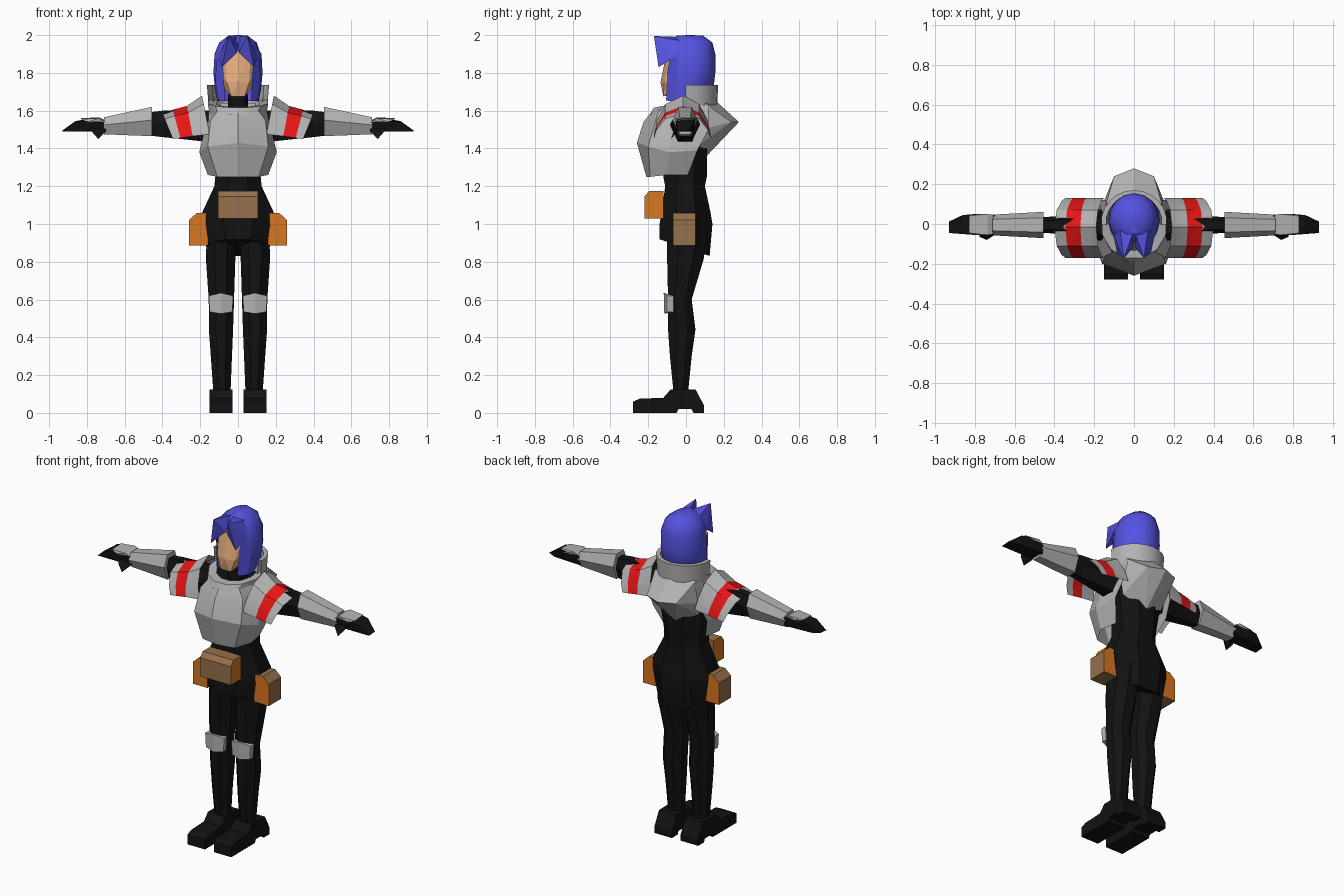
import bpy, bmesh, math
from mathutils import Vector

if "Cube" in bpy.data.objects:
    bpy.data.objects.remove(bpy.data.objects["Cube"])


def material(name, rgb):
    m = bpy.data.materials.new(name)
    m.diffuse_color = (*rgb, 1)
    m.use_nodes = True
    m.node_tree.nodes["Principled BSDF"].inputs["Base Color"].default_value = m.diffuse_color
    return m


BLACK = material("black_suit", (0.006, 0.006, 0.006))
GREY = material("armour_grey", (0.45, 0.45, 0.45))
RED = material("stripe_red", (0.85, 0.008, 0.008))
BLUE = material("hair_blue", (0.09, 0.085, 0.75))
SKIN = material("skin", (0.78, 0.42, 0.2))
ORANGE = material("pouch_orange", (0.68, 0.18, 0.015))
BROWN = material("pouch_brown", (0.30, 0.16, 0.07))


def finish(bm, name, mats, smooth=0.0):
    """Fix normals, mark creases sharper than the smooth angle, add the object."""
    bmesh.ops.recalc_face_normals(bm, faces=bm.faces[:])
    for f in bm.faces:
        f.smooth = smooth > 0
    for e in bm.edges:
        if len(e.link_faces) == 2 and e.calc_face_angle(0) > smooth:
            e.smooth = False
    me = bpy.data.meshes.new(name)
    bm.to_mesh(me)
    bm.free()
    for m in mats:
        me.materials.append(m)
    ob = bpy.data.objects.new(name, me)
    bpy.context.collection.objects.link(ob)
    return ob


def hull(name, pts, mat):
    bm = bmesh.new()
    for p in pts:
        bm.verts.new(p)
    r = bmesh.ops.convex_hull(bm, input=bm.verts[:])
    junk = {v for v in r["geom_interior"] + r["geom_unused"] if isinstance(v, bmesh.types.BMVert)}
    bmesh.ops.delete(bm, geom=list(junk), context='VERTS')
    bmesh.ops.dissolve_limit(bm, angle_limit=0.02, verts=bm.verts[:], edges=bm.edges[:])
    return finish(bm, name, [mat])


def loft(name, rings, mats, closed=True, caps=True, smooth=0.0, bands=None):
    """Skin a list of point rings; bands gives the material slot of each strip."""
    bm = bmesh.new()
    vs = [[bm.verts.new(p) for p in r] for r in rings]
    n = len(rings[0])
    for k in range(len(vs) - 1):
        for i in range(n if closed else n - 1):
            j = (i + 1) % n
            f = bm.faces.new((vs[k][i], vs[k][j], vs[k + 1][j], vs[k + 1][i]))
            f.material_index = bands[k] if bands else 0
    if caps:
        bm.faces.new(vs[0])
        bm.faces.new(vs[-1])
    return finish(bm, name, mats, smooth)


def prism(name, profile, place, lo, hi, mats):
    """Extrude a 2D profile; the end faces use slot 0, the wrap uses the last slot."""
    bm = bmesh.new()
    a = [bm.verts.new(place(u, v, lo)) for u, v in profile]
    b = [bm.verts.new(place(u, v, hi)) for u, v in profile]
    bm.faces.new(a)
    bm.faces.new(b)
    for i in range(len(a)):
        j = (i + 1) % len(a)
        bm.faces.new((a[i], a[j], b[j], b[i])).material_index = len(mats) - 1
    return finish(bm, name, mats)


def ring(z, cx, rx, y0, y1, n=8, tilt=0):
    cy, ry = (y0 + y1) / 2, (y1 - y0) / 2
    out = []
    for i in range(n):
        a = 2 * math.pi * (i + 0.5) / n
        k = 1 / math.cos(math.pi / n)
        x, y = rx * k * math.cos(a), ry * k * math.sin(a)
        out.append((cx + x, cy + y, z + tilt * y))
    return out


def arc(z, rx, cy, ry, spread, n=13):
    """Open arc centred on the back (+y)."""
    angles = [math.radians(spread) * (2 * i / (n - 1) - 1) for i in range(n)]
    return [(rx * math.sin(a), cy + ry * math.cos(a), z) for a in angles]


# Torso with flared skirt, lower at the back
loft("torso", [ring(1.60, 0, .13, -.10, .10), ring(1.45, 0, .15, -.10, .11),
               ring(1.25, 0, .12, -.12, .11), ring(1.20, 0, .125, -.11, .10),
               ring(1.06, 0, .19, -.13, .13), ring(1.0, 0, .185, -.14, .14),
               ring(.875, 0, .165, -.14, .125, tilt=-.33)], [BLACK], smooth=.6)
loft("neck", [ring(1.56, 0, .055, -.06, .06), ring(1.74, 0, .05, -.07, .05)], [BLACK], smooth=.9)

# Breastplate: half sections mirrored across the middle
half = [[(0, -.21, 1.25), (.11, -.19, 1.25), (.16, -.10, 1.26), (.14, .01, 1.26)],
        [(0, -.26, 1.43), (.16, -.20, 1.41), (.205, -.09, 1.38), (.185, .06, 1.39)],
        [(0, -.225, 1.54), (.145, -.16, 1.55), (.17, -.06, 1.53), (.17, .12, 1.50)],
        [(0, -.17, 1.61), (.10, -.14, 1.61), (.145, -.05, 1.63), (.14, .12, 1.63)]]
loft("breastplate", [[(-x, y, z) for x, y, z in h[:0:-1]] + h for h in half],
     [GREY], closed=False, caps=False, smooth=.3)

# Back plate jutting out behind the shoulders
hull("back_plate", [(0, .17, 1.64), (0, .28, 1.54), (0, .10, 1.35)] +
     [(s * x, y, z) for s in (-1, 1) for x, y, z in
      [(.14, .10, 1.64), (.10, .24, 1.54), (.165, .08, 1.50), (.14, .07, 1.42)]], GREY)

# Collar: low front ring and tall rear band
loft("front_collar", [ring(1.58, 0, .15, -.19, .14, 12), ring(1.645, 0, .16, -.17, .15, 12, .18),
                      ring(1.64, 0, .115, -.12, .11, 12, .18)], [GREY], caps=False, smooth=.6)
rear = [arc(1.61, .155, .01, .155, 95), arc(1.735, .165, .01, .16, 95),
        arc(1.735, .14, .01, .135, 95), arc(1.62, .13, .01, .125, 95)]
loft("rear_collar", rear + rear[:1], [GREY], closed=False, caps=False, smooth=.6)

# Head
hull("face", [(0, -.135, 1.75), (0, -.10, 1.92)] + [(s * x, y, z) for s in (-1, 1) for x, y, z in
     [(.065, -.085, 1.91), (.085, -.08, 1.80), (.06, -.115, 1.75), (.035, -.12, 1.675),
      (.075, -.06, 1.72), (.07, .06, 1.74), (.07, .06, 1.92)]], SKIN)

# Hair: shell open over the face, plus two upswept fringe spikes
loft("hair", [arc(1.65, .11, -.02, .10, 140), arc(1.71, .122, .01, .135, 140),
              arc(1.80, .13, .02, .135, 138), arc(1.90, .125, .02, .135, 143),
              arc(1.96, .10, .025, .115, 180), arc(1.998, .05, .02, .07, 180),
              arc(2.0, .001, .02, .001, 180)], [BLUE], closed=False, caps=False, smooth=.7)
for s in (-1, 1):
    side = "left" if s > 0 else "right"

    def mx(pts):
        return [(s * x, y, z) for x, y, z in pts]

    hull(side + "_fringe", mx([(0, -.03, 1.99), (.07, -.03, 1.97), (.05, -.17, 1.995),
                               (.085, -.145, 1.83), (.005, -.12, 1.91), (.105, -.05, 1.89)]), BLUE)
    hull(side + "_hair_lock", mx([(.09, -.08, 1.90), (.115, -.05, 1.86), (.075, -.10, 1.80),
                                  (.12, -.04, 1.75), (.07, -.105, 1.655), (.105, -.06, 1.655)]), BLUE)

    # Shoulder pad: arched shell with a red band
    rings = []
    for xt, zt, xb, zb in [(.19, 1.68, .15, 1.475), (.27, 1.625, .24, 1.465),
                           (.345, 1.605, .305, 1.455), (.40, 1.585, .345, 1.45)]:
        rings.append([(s * (xb + (xt - xb) * h), y, zb + (zt - zb) * h) for y, h in
                      [(-.17, 0), (-.155, .35), (-.11, .78), (-.015, 1), (.07, .78), (.115, .35), (.13, 0)]])
    loft(side + "_shoulder_pad", rings, [GREY, RED], closed=False, caps=False, smooth=.35, bands=[0, 1, 0])

    # Arm parts: sections across x as (x, low z, high z, half depth)
    def limb(name, sections, mat):
        loft(name, [[(s * x, -.005 + d * a, (z0 + z1) / 2 + (z1 - z0) / 2 * b) for a, b in
                     [(1, .1), (.55, 1), (-.55, 1), (-1, .1), (-.5, -1), (.5, -1)]]
                    for x, z0, z1, d in sections], [mat])

    limb(side + "_upper_arm", [(.12, 1.43, 1.60, .085), (.30, 1.45, 1.60, .06),
                               (.40, 1.46, 1.60, .042), (.48, 1.47, 1.59, .04)], BLACK)
    limb(side + "_forearm_guard", [(.455, 1.465, 1.62, .066), (.71, 1.475, 1.565, .052)], GREY)
    hull(side + "_hand", mx([(.70, .045, 1.54), (.70, -.05, 1.54), (.70, .04, 1.49), (.70, -.045, 1.49),
                             (.80, .05, 1.555), (.80, -.055, 1.545), (.80, .04, 1.50), (.80, -.05, 1.50),
                             (.86, .045, 1.545), (.86, -.05, 1.54), (.93, .012, 1.495), (.93, -.045, 1.49),
                             (.88, .03, 1.49)]), BLACK)
    hull(side + "_thumb", mx([(.70, -.03, 1.52), (.70, -.055, 1.49), (.78, -.04, 1.52),
                              (.775, -.065, 1.49), (.74, -.08, 1.45), (.74, -.07, 1.46)]), BLACK)
    hull(side + "_hand_plate", mx([(.705, .045, 1.55), (.705, -.05, 1.545), (.735, .05, 1.565),
                                   (.735, -.055, 1.56), (.83, .04, 1.56), (.83, -.045, 1.555),
                                   (.80, .05, 1.545), (.80, -.055, 1.54)]), GREY)

    # Leg, knee pad and boot
    loft(side + "_leg", [ring(z, s * cx, rx, y0, y1) for z, cx, rx, y0, y1 in
                         [(.97, .088, .076, -.10, .11), (.82, .092, .078, -.10, .095),
                          (.60, .088, .067, -.095, .03), (.44, .09, .064, -.095, .05),
                          (.30, .088, .056, -.085, .03), (.10, .085, .045, -.065, .01)]],
         [BLACK], smooth=.6)
    hull(side + "_knee_pad", mx([(x, y, z) for x, y, z in
                                 [(.09, -.118, .635), (.09, -.115, .525), (.025, -.10, .62), (.155, -.10, .62),
                                  (.03, -.10, .535), (.15, -.10, .535), (.03, -.065, .62), (.155, -.065, .62),
                                  (.035, -.065, .535), (.148, -.065, .535)]]), GREY)
    prism(side + "_boot", [(-.28, 0), (-.28, .06), (-.245, .075), (-.12, .08), (-.08, .125), (.05, .125),
                           (.095, .04), (.095, 0), (.04, 0), (.03, .02), (-.04, .02), (-.05, 0)],
          lambda u, v, w: (s * w, u, v), .03, .15, [BLACK])

    # Hip pouch
    prism(side + "_hip_pouch", [(.16, .885), (.26, .885), (.26, 1.02), (.22, 1.057), (.16, 1.057)],
          lambda u, v, w: (s * u, w, v), -.07, .05, [ORANGE, BROWN])

# Front pouch on the belt
prism("front_pouch", [(-.12, 1.03), (-.22, 1.03), (-.22, 1.145), (-.195, 1.175), (-.12, 1.175)],
      lambda u, v, w: (w, u, v), -.105, .105, [ORANGE, BROWN])
